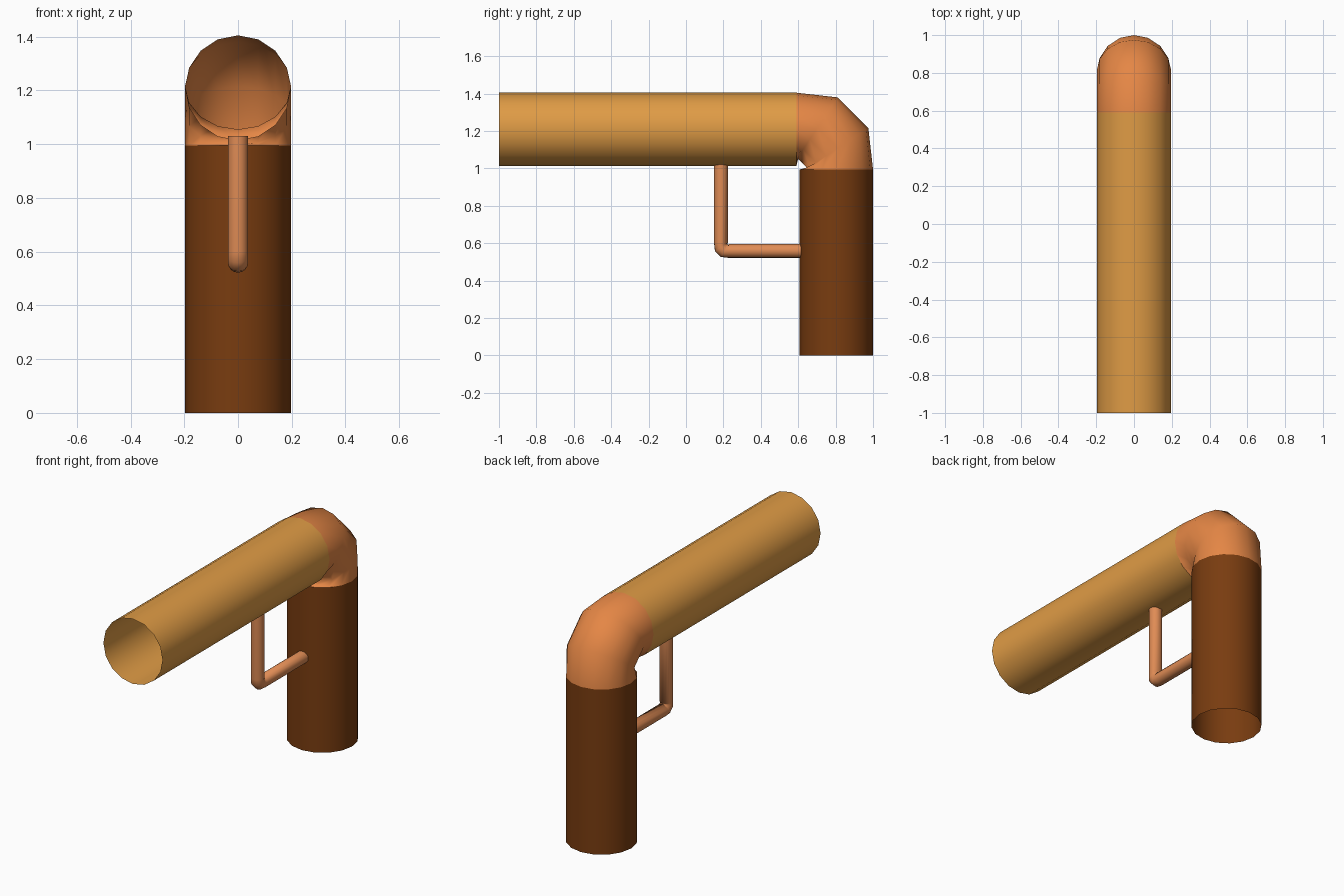
import bpy, math

if "Cube" in bpy.data.objects:
    bpy.data.objects.remove(bpy.data.objects["Cube"])

SIDES = 16


def material(name, rgb):
    m = bpy.data.materials.new(name)
    m.diffuse_color = (*rgb, 1)
    m.use_nodes = True
    m.node_tree.nodes["Principled BSDF"].inputs["Base Color"].default_value = m.diffuse_color
    return m


def tube(name, rings, radius, mat):
    """Open tube; each ring is an (outer, inner) pair of (y, z) points."""
    verts, faces = [], []
    for (oy, oz), (iy, iz) in rings:
        cy, cz = (oy + iy) / 2, (oz + iz) / 2
        for i in range(SIDES):
            a = 2 * math.pi * i / SIDES
            verts.append((radius * math.sin(a),
                          cy + (oy - cy) * math.cos(a),
                          cz + (oz - cz) * math.cos(a)))
    for k in range(len(rings) - 1):
        for i in range(SIDES):
            j = (i + 1) % SIDES
            a, b = k * SIDES, (k + 1) * SIDES
            faces.append((a + i, a + j, b + j, b + i))
    me = bpy.data.meshes.new(name)
    me.from_pydata(verts, [], faces)
    me.shade_smooth()
    me.materials.append(mat)
    ob = bpy.data.objects.new(name, me)
    bpy.context.collection.objects.link(ob)
    return ob


def bend(corner, s):
    """Four rings of a right-angle elbow, measured from its outer corner."""
    half = [((-0.41, 0), (-0.41, -0.392)), ((-0.19, -0.025), (-0.405, -0.35))]
    mirrored = [tuple((z, y) for y, z in ring) for ring in reversed(half)]
    return [tuple((corner[0] + s * y, corner[1] + s * z) for y, z in ring)
            for ring in half + mirrored]


amber = material("amber", (0.74, 0.33, 0.06))
orange = material("orange", (0.78, 0.24, 0.06))
brown = material("brown", (0.19, 0.045, 0.005))
copper = material("copper", (0.74, 0.26, 0.09))

# Main pipe: horizontal run, elbow, vertical run
elbow = bend((1.0, 1.405), 1.0)
tube("horizontal_pipe", [((-1, 1.405), (-1, 1.013)), elbow[0]], 0.197, amber)
tube("elbow", elbow, 0.197, orange)
tube("vertical_pipe", [elbow[-1], ((1.0, 0), (0.608, 0))], 0.197, brown)

# Thin bracing pipe: from the vertical pipe forward, then up into the horizontal one
k = 0.19
rod = bend((0.15, 0.522), -k)
t = 0.392 * k
rod = [((0.62, 0.522), (0.62, 0.522 + t))] + rod + [((0.15, 1.03), (0.15 + t, 1.03))]
tube("brace_pipe", rod, t / 2, copper)
